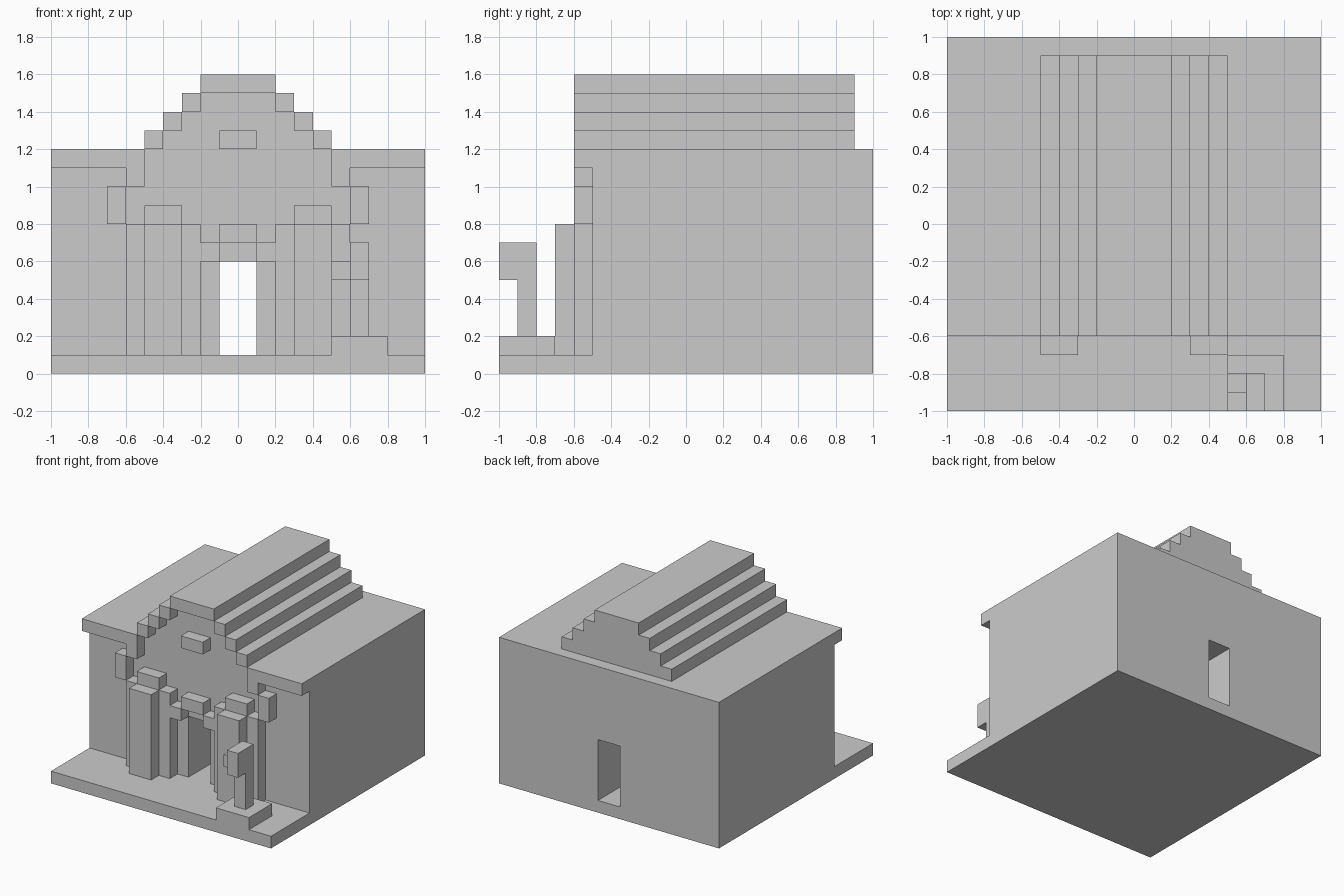
import bpy, bmesh

if "Cube" in bpy.data.objects:
    bpy.data.objects.remove(bpy.data.objects["Cube"])


def prism(name, outline, y0, y1):
    """Extrude an x-z outline from y0 (front) to y1 (back)."""
    bm = bmesh.new()
    face = bm.faces.new([bm.verts.new((x, y0, z)) for x, z in outline])
    new = bmesh.ops.extrude_face_region(bm, geom=[face])["geom"]
    moved = [g for g in new if isinstance(g, bmesh.types.BMVert)]
    bmesh.ops.translate(bm, vec=(0, y1 - y0, 0), verts=moved)
    bmesh.ops.recalc_face_normals(bm, faces=bm.faces)
    mesh = bpy.data.meshes.new(name)
    bm.to_mesh(mesh)
    bm.free()
    obj = bpy.data.objects.new(name, mesh)
    bpy.context.collection.objects.link(obj)
    return obj


def box(name, x0, x1, y0, y1, z0, z1):
    return prism(name, [(x0, z0), (x1, z0), (x1, z1), (x0, z1)], y0, y1)


def pair(name, x0, x1, y0, y1, z0, z1):
    box("right_" + name, x0, x1, y0, y1, z0, z1)
    box("left_" + name, -x1, -x0, y0, y1, z0, z1)


def symmetric(half):
    """Close a right-hand half outline with its mirror image."""
    return half + [(-x, z) for x, z in reversed(half)]


FACE, TRIM = -0.5, -0.6   # wall plane and raised trim plane

# Ground slab
box("base_slab", -1, 1, -1, 1, 0, 0.1)

# Main block with a passage running right through it
prism("main_block", symmetric([(0.1, 0.6), (0.1, 0.1), (1, 0.1), (1, 1.2)]), FACE, 1)

# Stepped roof
steps = [(0.5, 1.2), (0.5, 1.3), (0.4, 1.3), (0.4, 1.4),
         (0.3, 1.4), (0.3, 1.5), (0.2, 1.5), (0.2, 1.6)]
prism("stepped_roof", symmetric(steps), FACE, 0.9)

# Raised trim following the gable and the eaves
box("gable_top", -0.2, 0.2, TRIM, FACE, 1.5, 1.6)
for i in range(3):
    x, z = 0.2 + 0.1 * i, 1.4 - 0.1 * i
    pair("gable_step_%d" % (i + 1), x, x + 0.1, TRIM, FACE, z, z + 0.1)
for s, side in ((1, "right"), (-1, "left")):
    eave = [(0.5, 1.0), (0.6, 1.0), (0.6, 1.1), (1, 1.1), (1, 1.2), (0.5, 1.2)]
    prism(side + "_eave", [(s * x, z) for x, z in eave], TRIM, FACE)
pair("eave_bracket", 0.6, 0.7, TRIM, FACE, 0.8, 1.0)
box("gable_block", -0.1, 0.1, TRIM, FACE, 1.2, 1.3)

# Columns beside the door, each with flanking pilasters and a cap
pair("column", 0.3, 0.5, -0.7, TRIM, 0.1, 0.8)
pair("column_backing", 0.2, 0.6, TRIM, FACE, 0.1, 0.8)
pair("column_cap", 0.3, 0.5, TRIM, FACE, 0.8, 0.9)

# Stepped arch over the door
pair("arch_shoulder", 0.1, 0.2, TRIM, FACE, 0.6, 0.7)
box("arch_keystone", -0.1, 0.1, TRIM, FACE, 0.7, 0.8)

# Small statue on a plinth
box("plinth", 0.5, 0.8, -1, -0.7, 0.1, 0.2)
box("statue_post", 0.6, 0.7, -0.9, -0.8, 0.2, 0.5)
box("statue_head", 0.6, 0.7, -1, -0.8, 0.5, 0.7)
box("statue_arm", 0.5, 0.6, -0.9, -0.8, 0.5, 0.6)
